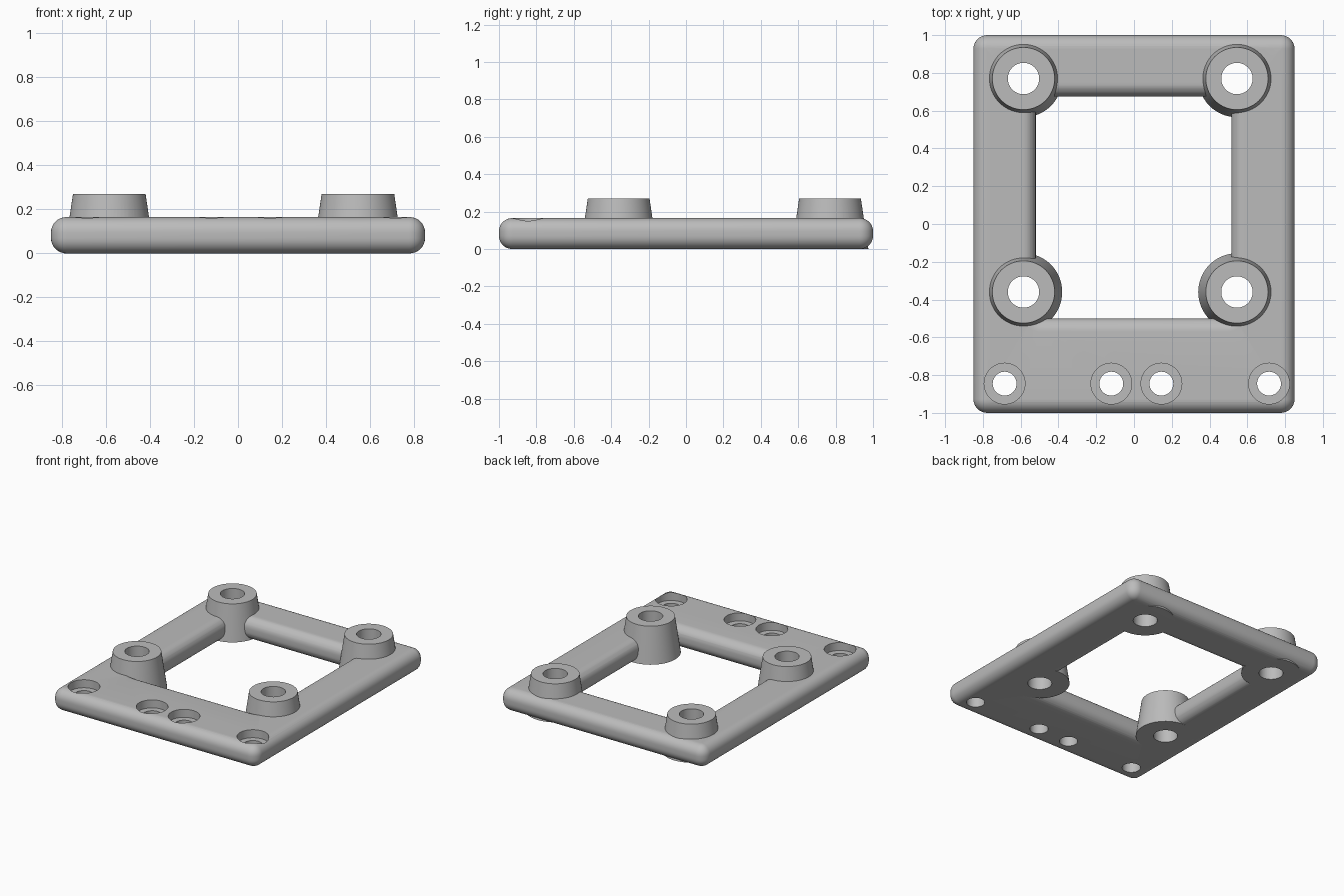
import bpy, bmesh, math

cube = bpy.data.objects.get("Cube")
if cube:
    bpy.data.objects.remove(cube, do_unlink=True)

# Single plain grey finish
GREY = (0.5, 0.5, 0.5, 1)
mat = bpy.data.materials.new("plain grey")
mat.use_nodes = True
mat.diffuse_color = GREY
mat.node_tree.nodes["Principled BSDF"].inputs["Base Color"].default_value = GREY

THICK, ROUND = 0.165, 0.07


def make_object(name, bm):
    bmesh.ops.recalc_face_normals(bm, faces=bm.faces)
    mesh = bpy.data.meshes.new(name)
    bm.to_mesh(mesh)
    bm.free()
    mesh.materials.append(mat)
    obj = bpy.data.objects.new(name, mesh)
    bpy.context.collection.objects.link(obj)
    return obj


def bridge(bm, loops):
    """Join neighbouring closed loops, the last one back to the first."""
    for a, b in zip(loops, loops[1:] + loops[:1]):
        for i in range(len(a)):
            j = (i + 1) % len(a)
            bm.faces.new((a[i], a[j], b[j], b[i]))


def rounded_rect(bm, cx, cy, hx, hy, r, z, steps=8):
    verts = []
    for k, (sx, sy) in enumerate([(1, 1), (-1, 1), (-1, -1), (1, -1)]):
        for s in range(steps + 1):
            a = (k + s / steps) * math.pi / 2
            verts.append(bm.verts.new((cx + sx * (hx - r) + r * math.cos(a),
                                       cy + sy * (hy - r) + r * math.sin(a), z)))
    return verts


def lathe(bm, x, y, profile, n=64):
    """Solid of revolution from (radius, height) points."""
    rings = [[bm.verts.new((x + r * math.cos(2 * math.pi * i / n),
                            y + r * math.sin(2 * math.pi * i / n), z))
              for i in range(n)] for r, z in profile]
    for a, b in zip(rings, rings[1:]):
        for i in range(n):
            j = (i + 1) % n
            bm.faces.new((a[i], a[j], b[j], b[i]))
    bm.faces.new(rings[0])
    bm.faces.new(rings[-1])


def boolean(target, tool, operation):
    mod = target.modifiers.new(operation.lower(), "BOOLEAN")
    mod.operation, mod.solver, mod.object = operation, "EXACT", tool
    bpy.context.view_layer.objects.active = target
    bpy.ops.object.modifier_apply(modifier=mod.name)
    bpy.data.objects.remove(tool, do_unlink=True)


# Edge rounding as (inset, height), bottom to top
arc = [i / 8 * math.pi / 2 for i in range(9)]
edge = [(ROUND * (1 - math.sin(a)), ROUND * (1 - math.cos(a))) for a in arc]
edge += [(t, THICK - z) for t, z in reversed(edge)]

# Rounded frame with an open window
bm = bmesh.new()
outer = [rounded_rect(bm, 0, 0, 0.85 - t, 1 - t, ROUND + 0.003 - t, z) for t, z in edge]
inner = [rounded_rect(bm, -0.0025, 0.0875, 0.5175 + t, 0.5875 + t, 0.02 + t, z)
         for t, z in reversed(edge)]
bridge(bm, outer + inner)
frame = make_object("mounting_frame", bm)

# Tapered standoffs at the window corners
posts = [(x, y) for x in (-0.585, 0.545) for y in (-0.36, 0.77)]
bm = bmesh.new()
for x, y in posts:
    lathe(bm, x, y, [(0.205, 0), (0.165, 0.27)])
boolean(frame, make_object("standoffs", bm), "UNION")

# Standoff bores and counterbored screw holes along the front
bm = bmesh.new()
for x, y in posts:
    lathe(bm, x, y, [(0.083, -0.1), (0.083, 0.4)])
for x in (-0.685, -0.12, 0.145, 0.715):
    lathe(bm, x, -0.845, [(0.063, -0.1), (0.063, THICK - 0.06),
                          (0.108, THICK - 0.06), (0.108, 0.3)])
boolean(frame, make_object("hole_cutters", bm), "DIFFERENCE")

# Smooth curved surfaces, crisp edges
bpy.ops.object.select_all(action="DESELECT")
frame.select_set(True)
bpy.context.view_layer.objects.active = frame
bpy.ops.object.shade_smooth_by_angle(angle=math.radians(30))
